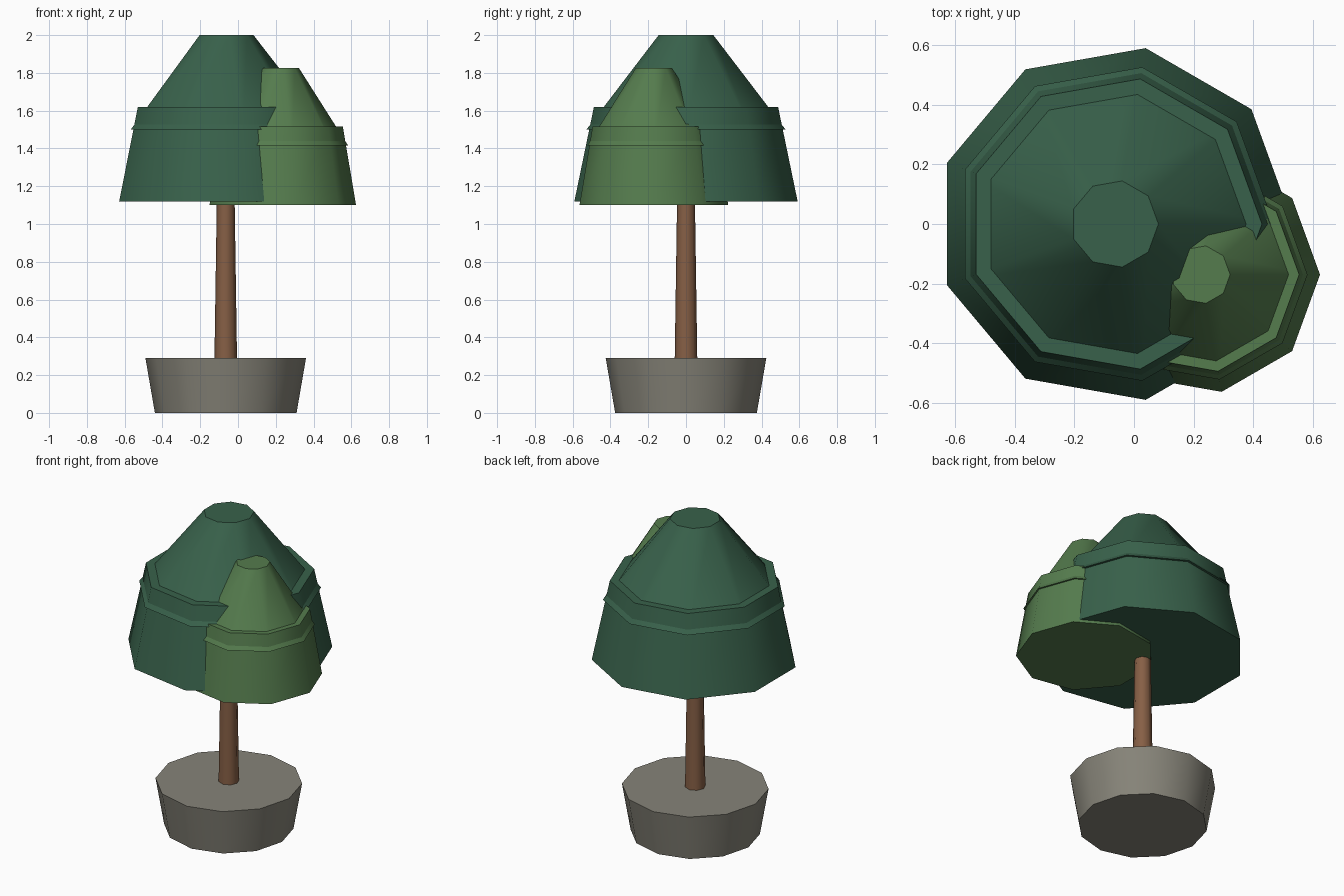
import bpy, math

if "Cube" in bpy.data.objects:
    bpy.data.objects.remove(bpy.data.objects["Cube"])

def material(name, rgb):
    m = bpy.data.materials.new(name)
    m.diffuse_color = (*rgb, 1)
    m.use_nodes = True
    m.node_tree.nodes["Principled BSDF"].inputs["Base Color"].default_value = m.diffuse_color
    return m

dark = material("dark_green", (0.04, 0.12, 0.07))
light = material("light_green", (0.09, 0.2, 0.075))
brown = material("bark", (0.24, 0.115, 0.06))

def frustum(name, x, y, z0, z1, r0, r1, sides, mat=None):
    """Tapered prism with its first corner on +x."""
    pts = [(x + r * math.cos(i * math.tau / sides), y + r * math.sin(i * math.tau / sides), z)
           for r, z in ((r0, z0), (r1, z1)) for i in range(sides)]
    n = sides
    faces = [(i, (i + 1) % n, n + (i + 1) % n, n + i) for i in range(n)]
    faces += [tuple(reversed(range(n))), tuple(range(n, 2 * n))]
    mesh = bpy.data.meshes.new(name)
    mesh.from_pydata(pts, [], faces)
    ob = bpy.data.objects.new(name, mesh)
    bpy.context.collection.objects.link(ob)
    if mat:
        mesh.materials.append(mat)
    bpy.ops.object.select_all(action='DESELECT')
    ob.select_set(True)
    bpy.context.view_layer.objects.active = ob
    bpy.ops.object.shade_smooth_by_angle(angle=math.radians(45))
    return ob

CX = -0.065
# Planter and trunk
pot = frustum("planter", CX, 0, 0, 0.29, 0.375, 0.425, 12)
pot.data.materials.append(material("stone", (0.24, 0.23, 0.19)))
frustum("trunk", CX, 0, 0.27, 1.14, 0.06, 0.047, 8, brown)

# Large dark crown: two overlapping tiers
frustum("main_crown_lower", CX, 0, 1.12, 1.62, 0.6, 0.495, 9, dark)
frustum("main_crown_upper", CX, 0, 1.5, 2.0, 0.535, 0.147, 9, dark)

# Small light crown leaning out at the front right
frustum("side_crown_lower", 0.225, -0.17, 1.10, 1.515, 0.4, 0.33, 9, light)
frustum("side_crown_upper", 0.225, -0.17, 1.415, 1.825, 0.358, 0.098, 9, light)
